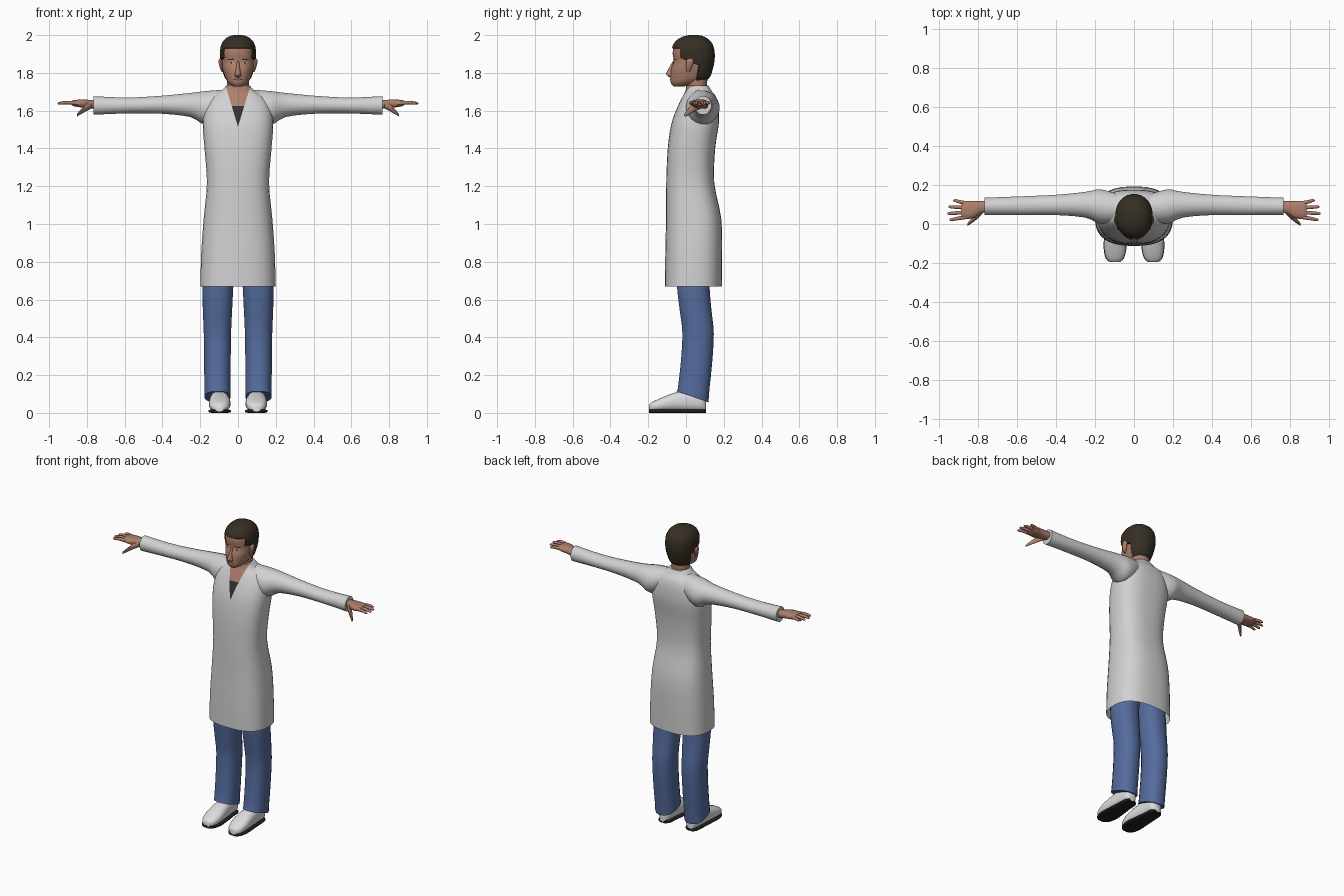
import bpy, bmesh, math
from mathutils import Vector
from mathutils.bvhtree import BVHTree

if "Cube" in bpy.data.objects:
    bpy.data.objects.remove(bpy.data.objects["Cube"], do_unlink=True)


def material(name, r, g, b):
    m = bpy.data.materials.new(name)
    m.use_nodes = True
    m.diffuse_color = (r, g, b, 1)
    bsdf = m.node_tree.nodes["Principled BSDF"]
    bsdf.inputs["Base Color"].default_value = (r, g, b, 1)
    bsdf.inputs["Roughness"].default_value = 0.8
    return m


COAT = material("coat white", 0.64, 0.64, 0.65)
SHOE = material("shoe white", 0.72, 0.72, 0.72)
DENIM = material("denim blue", 0.09, 0.15, 0.34)
SKIN = material("skin", 0.42, 0.21, 0.145)
HAIR = material("dark brown hair", 0.036, 0.028, 0.018)
SHIRT = material("charcoal shirt", 0.03, 0.03, 0.03)
SOLE = material("black sole", 0.015, 0.015, 0.015)
LIPS = material("lips", 0.25, 0.09, 0.07)
EYE = material("eye white", 0.45, 0.4, 0.36)


def spline(rows, steps):
    """Smooth curve through the section rows."""
    out = []
    for i in range(len(rows) - 1):
        a, b = rows[max(i - 1, 0)], rows[i]
        c, d = rows[i + 1], rows[min(i + 2, len(rows) - 1)]
        for k in range(steps):
            t = k / steps
            out.append([q + 0.5 * t * (r - p + t * (2 * p - 5 * q + 4 * r - s + t * (3 * (q - r) + s - p)))
                        for p, q, r, s in zip(a, b, c, d)])
    return out + [rows[-1]]


def loft(axis, rows, sides=20, power=2.0, steps=3):
    """Skin rows of (position, low u, high u, low v, high v) along an axis."""
    bm = bmesh.new()
    rings = []
    for t, u0, u1, v0, v1 in spline(rows, steps):
        ring = []
        for k in range(sides):
            a = 2 * math.pi * (k + 0.5) / sides
            c, s = math.cos(a), math.sin(a)
            u = (u0 + u1) / 2 + (u1 - u0) / 2 * math.copysign(abs(c) ** (2 / power), c)
            v = (v0 + v1) / 2 + (v1 - v0) / 2 * math.copysign(abs(s) ** (2 / power), s)
            ring.append(bm.verts.new({"x": (t, u, v), "y": (u, t, v), "z": (u, v, t)}[axis]))
        rings.append(ring)
    for a, b in zip(rings, rings[1:]):
        for k in range(sides):
            n = (k + 1) % sides
            bm.faces.new((a[k], a[n], b[n], b[k]))
    bm.faces.new(rings[0])
    bm.faces.new(rings[-1])
    bmesh.ops.recalc_face_normals(bm, faces=bm.faces)
    return bm


def finish(name, bm, *mats, sharp=50):
    me = bpy.data.meshes.new(name)
    bm.to_mesh(me)
    bm.free()
    for m in mats:
        me.materials.append(m)
    me.shade_smooth()
    me.set_sharp_from_angle(angle=math.radians(sharp))
    ob = bpy.data.objects.new(name, me)
    bpy.context.collection.objects.link(ob)
    return ob


def pair(name, bm, *mats, sharp=50):
    """Left part as given, right part mirrored."""
    other = bm.copy()
    for v in other.verts:
        v.co.x = -v.co.x
    bmesh.ops.reverse_faces(other, faces=other.faces)
    finish("left_" + name, bm, *mats, sharp=sharp)
    finish("right_" + name, other, *mats, sharp=sharp)


def cut(bm, co, no, test):
    faces = [f for f in bm.faces if test(f.calc_center_median())]
    geom = set(faces)
    for f in faces:
        geom.update(f.verts, f.edges)
    bmesh.ops.bisect_plane(bm, geom=list(geom), plane_co=co, plane_no=no)


# Coat body, with the open neck cut into its front
coat = loft("z", [
    (0.67, -.20, .20, -.112, .19), (0.85, -.195, .195, -.11, .192), (1.03, -.182, .182, -.106, .187),
    (1.22, -.165, .165, -.105, .15), (1.40, -.178, .178, -.097, .155), (1.53, -.187, .187, -.078, .174),
    (1.62, -.175, .175, -.045, .172), (1.675, -.14, .14, -.018, .158),
    (1.705, -.09, .09, -.003, .135), (1.732, -.063, .063, .0, .12)], sides=36, power=2.6)
coat.faces.ensure_lookup_table()
bmesh.ops.delete(coat, geom=[coat.faces[-2]], context="FACES_ONLY")
tip = Vector((0, 0, 1.515))
slants = [Vector((s * 0.205, 0, -0.062)) for s in (1, -1)]
front = lambda p: p.y < 0.06 and p.z > 1.45
for n in slants:
    cut(coat, tip, n, front)
cut(coat, (0, 0, 1.625), (0, 0, 1), front)
for f in coat.faces:
    p = f.calc_center_median()
    if front(p) and all((p - tip).dot(n) < 0 for n in slants):
        f.material_index = 1 if p.z > 1.625 else 2
finish("coat_body", coat, COAT, SKIN, SHIRT)

# Sleeves
pair("sleeve", loft("x", [
    (.07, .01, .15, 1.58, 1.712), (.17, .0, .178, 1.525, 1.705), (.25, .032, .165, 1.565, 1.695),
    (.40, .045, .15, 1.583, 1.68), (.58, .045, .142, 1.585, 1.67), (.765, .045, .135, 1.578, 1.677)]), COAT)

# Hands: palm, four fingers and thumb
pair("palm", loft("x", [
    (.73, .06, .12, 1.61, 1.655), (.78, .055, .118, 1.61, 1.657), (.82, .03, .118, 1.615, 1.66),
    (.865, .024, .12, 1.622, 1.657), (.882, .03, .116, 1.63, 1.652)], sides=12, power=2.5), SKIN)
fingers = [("index_finger", .035, .022, .945), ("middle_finger", .059, .054, .955),
           ("ring_finger", .084, .088, .95), ("little_finger", .107, .12, .925)]
for name, y0, y1, end in fingers:
    mid, ym = (.86 + end) / 2, (y0 + y1) / 2
    pair(name, loft("x", [
        (.86, y0 - .011, y0 + .011, 1.628, 1.652), (mid, ym - .01, ym + .01, 1.633, 1.653),
        (end - .01, y1 - .008, y1 + .008, 1.632, 1.647), (end, y1 - .003, y1 + .003, 1.634, 1.641)],
        sides=8), SKIN)
pair("thumb", loft("x", [
    (.775, .05, .09, 1.61, 1.645), (.805, .022, .06, 1.595, 1.635),
    (.835, .0, .026, 1.578, 1.604), (.853, -.012, .004, 1.568, 1.584)], sides=8), SKIN)

# Trouser legs, with the hem dropping towards the heel
leg = loft("z", [
    (.085, .038, .178, -.05, .12), (.25, .038, .18, -.03, .138), (.42, .036, .182, -.02, .148),
    (.55, .03, .187, -.035, .135), (.70, .022, .188, -.05, .125), (1.0, .0, .16, -.05, .13)], power=2.3)
for v in leg.verts:
    if v.co.z < 0.1:
        v.co.z -= 0.35 * (v.co.y - 0.035)
pair("trouser_leg", leg, DENIM)

# Shoes and soles
outline = [(-.195, .075, .122), (-.175, .053, .143), (-.12, .04, .154),
           (-.05, .045, .15), (.03, .055, .145), (.085, .06, .14), (.105, .08, .125)]
heights = [.045, .06, .085, .11, .12, .11, .08]
pair("shoe", loft("y", [(y, a, b, .008, h) for (y, a, b), h in zip(outline, heights)], power=2.5), SHOE)
pair("sole", loft("y", [(y, a - .002, b + .002, 0, .018) for y, a, b in outline], power=5), SOLE)

# Neck
finish("neck", loft("z", [(1.62, -.05, .05, .02, .12), (1.70, -.056, .056, .006, .112),
                          (1.80, -.06, .06, .0, .115)]), SKIN)

# Head, with the raised hair cap cut into it
head = loft("z", [
    (1.728, -.025, .025, -.066, -.01), (1.745, -.05, .05, -.08, .06), (1.775, -.068, .068, -.083, .118),
    (1.82, -.082, .082, -.079, .136), (1.86, -.087, .087, -.066, .145), (1.90, -.09, .09, -.071, .147),
    (1.94, -.086, .086, -.066, .14), (1.97, -.07, .07, -.045, .12), (1.988, -.045, .045, -.01, .09),
    (1.995, -.015, .015, .025, .06)], sides=28, power=2.2)
hairline = [((0, 0, 1.928), (0, 0, 1)), ((0, -.03, 1.88), (0, .4, 1)),
            ((0, -.03, 1.9), (0, 1, 0)), ((0, .06, 1.8), (0, 1, -.15)), ((0, .1, 1.758), (0, 0, 1))]
for co, no in hairline:
    cut(head, co, no, lambda p: True)
hair = []
for f in head.faces:
    p = f.calc_center_median()
    above = [(p - Vector(co)).dot(Vector(no)) > 0 for co, no in hairline]
    if above[0] or (above[1] and above[2]) or (above[3] and above[4]):
        f.material_index = 1
        hair.append(f)
bmesh.ops.inset_region(head, faces=hair, thickness=0.003, depth=0.006, use_even_offset=False)
head_ob = finish("head", head, SKIN, HAIR, sharp=60)

# Nose and ears
finish("nose", loft("z", [
    (1.775, -.01, .01, -.084, -.05), (1.785, -.019, .019, -.1, -.05), (1.797, -.016, .016, -.106, -.05),
    (1.825, -.011, .011, -.092, -.045), (1.862, -.007, .007, -.07, -.04)], sides=12), SKIN)
pair("ear", loft("z", [
    (1.805, .078, .086, .005, .02), (1.825, .078, .096, .0, .03),
    (1.86, .08, .104, .0, .042), (1.876, .082, .098, .01, .035)], sides=10), SKIN)

# Painted face details laid on the head surface
tree = BVHTree.FromPolygons([v.co for v in head_ob.data.vertices],
                            [tuple(p.vertices) for p in head_ob.data.polygons])


def face_mark(x, z, w, h, lift, tilt=0.0):
    bm = bmesh.new()
    pts = [(x, z)]
    for k in range(14):
        a = 2 * math.pi * k / 14
        pts.append((x + w * math.cos(a), z + h * math.sin(a) + tilt * w * math.cos(a)))
    verts = []
    for px, pz in pts:
        hit = tree.ray_cast(Vector((px, -1, pz)), Vector((0, 1, 0)))[0]
        verts.append(bm.verts.new((px, (hit.y if hit else -.06) - lift, pz)))
    for k in range(14):
        bm.faces.new((verts[0], verts[1 + k], verts[1 + (k + 1) % 14]))
    return bm


pair("eye", face_mark(.036, 1.853, .014, .005, .002), EYE)
pair("iris", face_mark(.036, 1.853, .006, .005, .003), HAIR)
pair("eyebrow", face_mark(.037, 1.871, .02, .0035, .002, -.1), HAIR)
finish("mouth", face_mark(0, 1.765, .026, .005, .003), LIPS)
